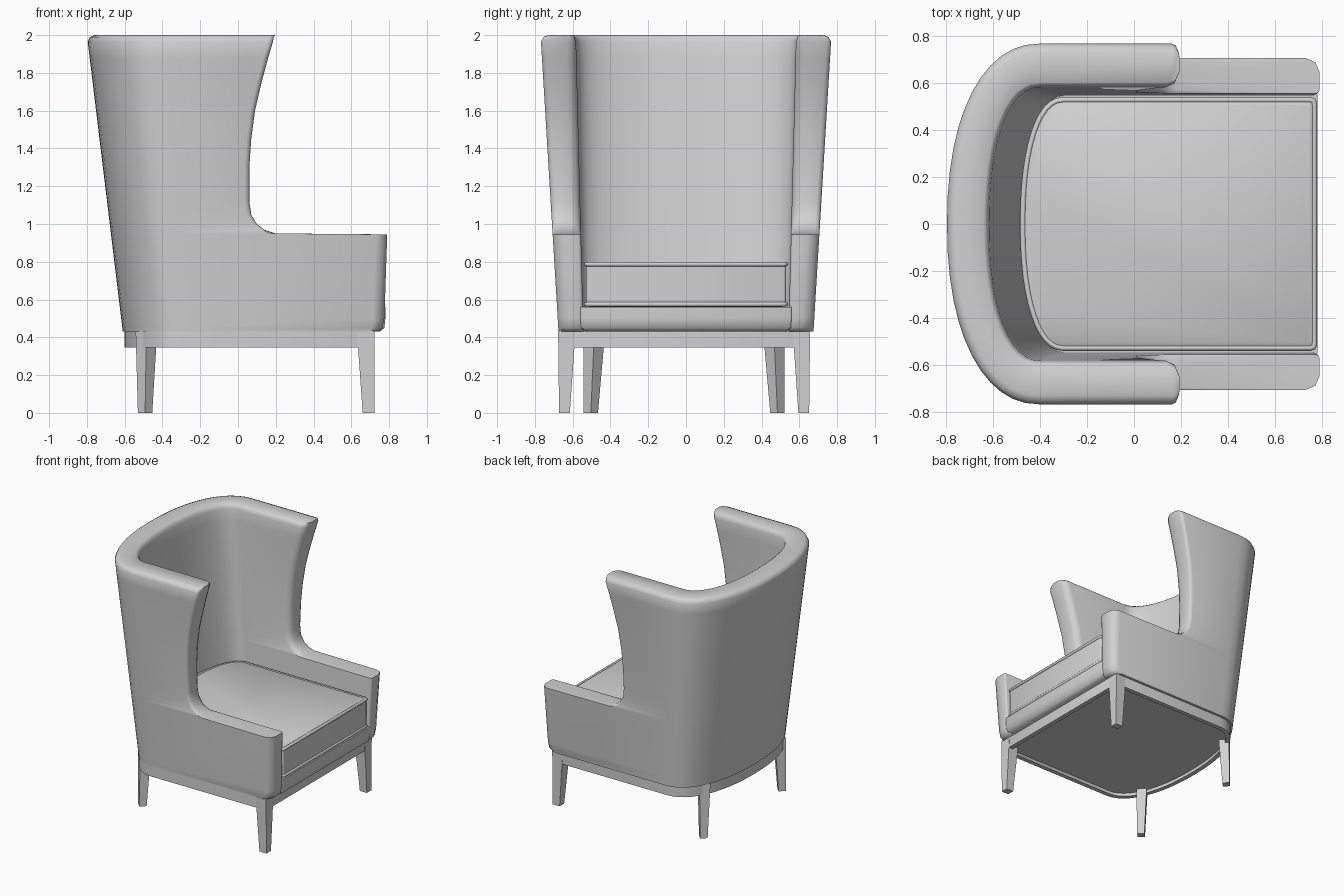
import bpy, bmesh, math

old = bpy.data.objects.get("Cube")
if old:
    bpy.data.objects.remove(old, do_unlink=True)

grey = bpy.data.materials.new("mid grey")
grey.use_nodes = True
grey.diffuse_color = (0.64, 0.64, 0.64, 1)
grey.node_tree.nodes["Principled BSDF"].inputs["Base Color"].default_value = grey.diffuse_color


def finish(name, bm, angle=50):
    bmesh.ops.recalc_face_normals(bm, faces=bm.faces)
    mesh = bpy.data.meshes.new(name)
    bm.to_mesh(mesh)
    bm.free()
    obj = bpy.data.objects.new(name, mesh)
    bpy.context.collection.objects.link(obj)
    mesh.materials.append(grey)
    bpy.ops.object.select_all(action='DESELECT')
    obj.select_set(True)
    bpy.context.view_layer.objects.active = obj
    bpy.ops.object.shade_smooth_by_angle(angle=math.radians(angle))
    return obj


def u_path(front, half, centre, depth, corner, steps=24):
    """Plan curve from left front round the back to right front.
    A negative corner rounds the front end towards the outside."""
    run = abs(corner)
    left = [(front, half - corner), (front - 0.3 * run, half - 0.3 * corner),
            (front - run, half)]
    arc = []
    for i in range(steps + 1):
        a = math.pi * i / steps
        c, s = math.cos(a), max(math.sin(a), 0)
        arc.append((centre - depth * s ** 0.9,
                    math.copysign(half * abs(c) ** 0.9, c)))
    return left + arc + [(x, -y) for x, y in reversed(left)]


def loft(rows):
    """Join matching closed rings of points, returning the mesh and rings."""
    bm = bmesh.new()
    rings = [[bm.verts.new(p) for p in row] for row in rows]
    for a, b in zip(rings, rings[1:]):
        for i in range(len(a)):
            j = (i + 1) % len(a)
            bm.faces.new((a[i], a[j], b[j], b[i]))
    return bm, rings


def slab(name, levels, front, half, centre, depth, corner):
    """Horizontal upholstered slab; levels are (height, inset)."""
    rows = [[(x, y, z) for x, y in
             u_path(front - d, half - d, centre, depth - d, corner)]
            for z, d in levels]
    bm, rings = loft(rows)
    bm.faces.new(rings[0])
    bm.faces.new(rings[-1])
    return finish(name, bm)


# Wrapped back, wings and arms: (height, front edge, edge rounding)
profile = [(0.43, 0.74, 0), (0.45, 0.765, 0), (0.50, 0.775, 0), (0.945, 0.79, 0),
           (0.95, 0.20, 0), (0.97, 0.14, 0), (1.0, 0.10, 0), (1.05, 0.07, 0),
           (1.12, 0.06, 0), (1.3, 0.06, 0), (1.45, 0.07, 0), (1.6, 0.09, 0),
           (1.75, 0.125, 0), (1.88, 0.16, 0), (1.965, 0.185, 0),
           (1.99, 0.19, 0.015), (2.0, 0.195, 0.04)]
rows = []
for z, front, edge in profile:
    t = (z - 0.43) / 1.57
    centre = -0.29 - 0.11 * t
    outer_corner, inner_corner = (0.06, -0.015) if front > 0.5 else (0.025, -0.05)
    outer = u_path(front, 0.675 + 0.095 * t - edge, centre,
                   0.32 + 0.08 * t - edge, outer_corner)
    inner = u_path(front, 0.543 + 0.04 * t + edge / 2, centre,
                   0.16 + 0.06 * t + edge / 2, inner_corner)
    rows.append([(x, y, z) for x, y in outer + inner[::-1]])
bm, rings = loft(rows)
for ring in (rings[0], rings[-1]):
    n = len(ring)
    for i in range(n // 2 - 1):
        bm.faces.new((ring[i], ring[i + 1], ring[n - 2 - i], ring[n - 1 - i]))
finish("back_and_arms", bm)

# Seat deck and loose cushion
slab("seat_deck", [(0.43, 0.03), (0.45, 0.005), (0.50, 0), (0.56, 0)],
     0.78, 0.56, -0.29, 0.19, 0.01)
slab("seat_cushion", [(0.56, 0.02), (0.575, 0), (0.785, 0), (0.80, 0.02)],
     0.77, 0.53, -0.3, 0.175, 0.015)

# Piping round the cushion edges
for name, z in (("lower_piping", 0.575), ("upper_piping", 0.787)):
    curve = bpy.data.curves.new(name, 'CURVE')
    curve.dimensions = '3D'
    curve.bevel_depth = 0.012
    curve.bevel_resolution = 2
    path = u_path(0.768, 0.528, -0.3, 0.173, 0.015)
    spline = curve.splines.new('POLY')
    spline.points.add(len(path) - 1)
    for point, (x, y) in zip(spline.points, path):
        point.co = (x, y, z, 1)
    spline.use_cyclic_u = True
    curve.materials.append(grey)
    bpy.context.collection.objects.link(bpy.data.objects.new(name, curve))

# Base frame with a recessed underside
rows = [[(x, y - 0.01, z) for x, y in u_path(0.72 - d, 0.665 - d, -0.29, 0.31 - d, 0.01)]
        for z, d in ((0.435, 0), (0.345, 0), (0.345, 0.035), (0.37, 0.035))]
bm, rings = loft(rows)
bm.faces.new(rings[0])
bm.faces.new(rings[-1])
finish("base_frame", bm, 30)


# Tapered legs: four plan corners at the top and at the floor
def leg(name, top, foot, side):
    rows = [[(x, side * y - 0.01, z) for x, y in corners]
            for corners, z in ((top, 0.43), (foot, 0))]
    bm, rings = loft(rows)
    bm.faces.new(rings[0])
    bm.faces.new(rings[1])
    finish(name, bm, 30)


def rectangle(x0, x1, y0, y1):
    return [(x0, y0), (x1, y0), (x1, y1), (x0, y1)]


def diamond(x, y, r):
    return [(x - r, y), (x, y - r), (x + r, y), (x, y + r)]


for label, side in (("left", 1), ("right", -1)):
    leg("front_leg_" + label, rectangle(0.63, 0.722, 0.575, 0.667),
        rectangle(0.66, 0.722, 0.605, 0.662), side)
    leg("back_leg_" + label, diamond(-0.485, 0.475, 0.057),
        diamond(-0.492, 0.494, 0.038), side)
